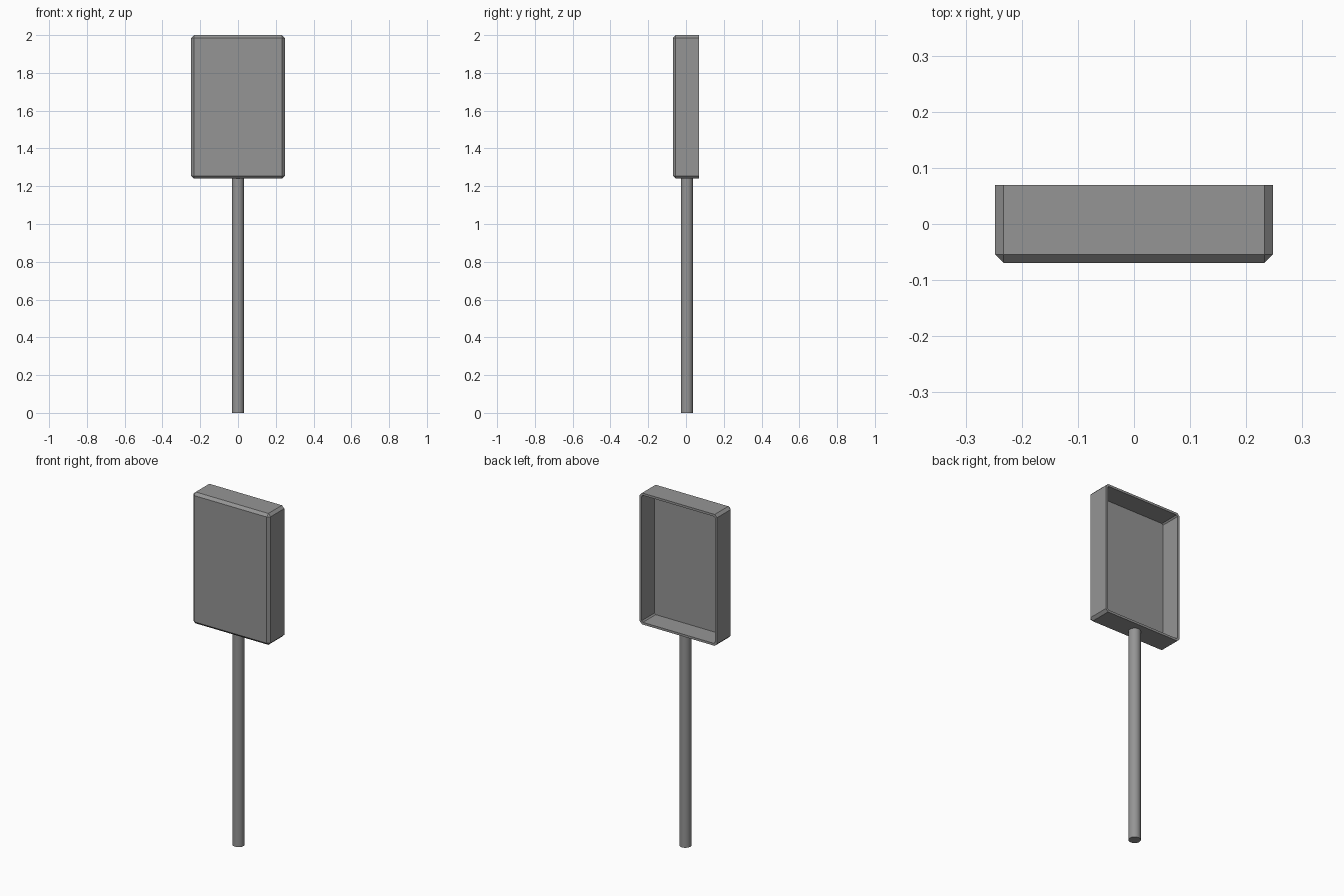
import bpy, bmesh
from mathutils import Vector

if "Cube" in bpy.data.objects:
    bpy.data.objects.remove(bpy.data.objects["Cube"])

W, D, Z0, Z1 = 0.495, 0.139, 1.24, 2.0
EDGE, WALL, FLOOR = 0.015, 0.013, 0.022

grey = bpy.data.materials.new("dark_grey")
grey.diffuse_color = (0.3, 0.3, 0.3, 1)
grey.use_nodes = True
grey.node_tree.nodes["Principled BSDF"].inputs["Base Color"].default_value = grey.diffuse_color


def finish(bm, name):
    bmesh.ops.recalc_face_normals(bm, faces=bm.faces)
    mesh = bpy.data.meshes.new(name)
    bm.to_mesh(mesh)
    bm.free()
    obj = bpy.data.objects.new(name, mesh)
    bpy.context.collection.objects.link(obj)
    return obj


# Open-backed sign tray: chamfered everywhere except the back rim
bm = bmesh.new()
bmesh.ops.create_cube(bm, size=1)
bmesh.ops.scale(bm, vec=(W, D, Z1 - Z0), verts=bm.verts)
bmesh.ops.translate(bm, vec=(0, 0, (Z0 + Z1) / 2), verts=bm.verts)
edges = [e for e in bm.edges if not all(v.co.y > 0 for v in e.verts)]
bmesh.ops.bevel(bm, geom=edges, offset=EDGE, segments=1, affect='EDGES')
bm.normal_update()

# Hollow out the back
back = max(bm.faces, key=lambda f: f.calc_center_median().y)
bmesh.ops.inset_region(bm, faces=[back], thickness=WALL, use_even_offset=True)
pushed = bmesh.ops.extrude_discrete_faces(bm, faces=[back])["faces"][0]
bmesh.ops.translate(bm, vec=Vector((0, -(D - FLOOR), 0)), verts=pushed.verts)
tray = finish(bm, "sign_tray")
tray.data.materials.append(grey)

# Round pole
bpy.ops.mesh.primitive_cylinder_add(vertices=32, radius=0.032, depth=Z0 + 0.005,
                                    location=(0, 0.005, (Z0 + 0.005) / 2))
pole = bpy.context.object
pole.name = "pole"
pole.data.materials.append(grey)
bpy.ops.object.shade_smooth_by_angle()
